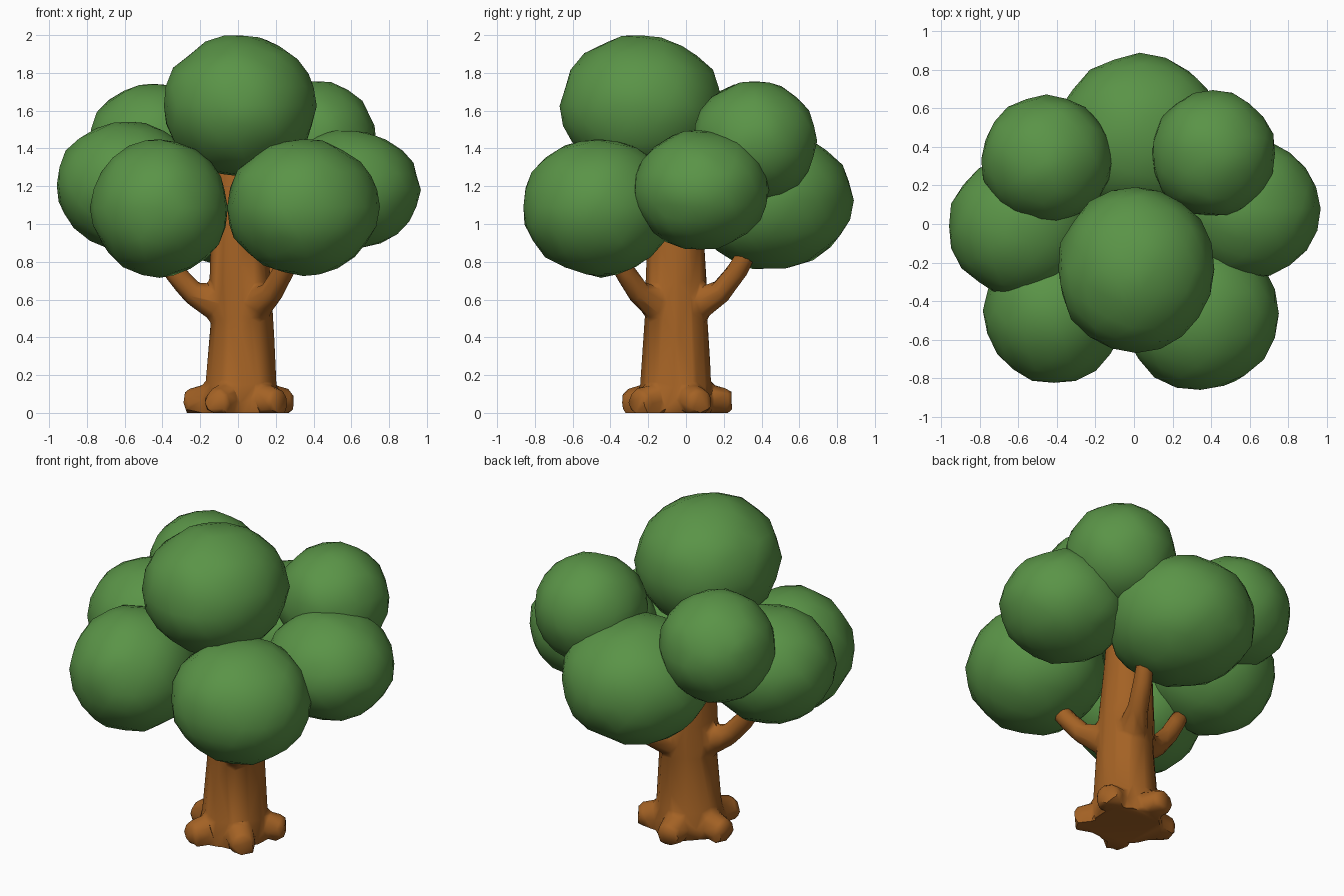
import bpy, bmesh, math, random
from mathutils import Vector

if "Cube" in bpy.data.objects:
    bpy.data.objects.remove(bpy.data.objects["Cube"])

random.seed(4)


def material(name, rgb):
    m = bpy.data.materials.new(name)
    m.diffuse_color = (*rgb, 1.0)
    m.use_nodes = True
    m.node_tree.nodes["Principled BSDF"].inputs["Base Color"].default_value = m.diffuse_color
    return m


LEAF = material("leaf green", (0.102, 0.295, 0.063))
BARK = material("bark brown", (0.370, 0.122, 0.018))


def select(obs):
    bpy.ops.object.select_all(action='DESELECT')
    for ob in obs:
        ob.select_set(True)
    bpy.context.view_layer.objects.active = obs[0]


def finish(ob, mat, angle):
    ob.data.materials.clear()
    ob.data.materials.append(mat)
    select([ob])
    bpy.ops.object.shade_smooth_by_angle(angle=math.radians(angle))


def fuse(name, obs, voxel, smooth, faces):
    """Melt parts into one skin with soft joints, then cut it to low-poly."""
    select(obs)
    bpy.ops.object.join()
    ob = bpy.context.view_layer.objects.active
    ob.name = name
    rm = ob.modifiers.new("skin", 'REMESH')
    rm.mode = 'VOXEL'
    rm.voxel_size = voxel
    sm = ob.modifiers.new("soften", 'SMOOTH')
    sm.factor = 0.5
    sm.iterations = smooth
    select([ob])
    bpy.ops.object.convert(target='MESH')
    ob = bpy.context.view_layer.objects.active
    tris = sum(len(p.vertices) - 2 for p in ob.data.polygons)
    dm = ob.modifiers.new("low poly", 'DECIMATE')
    dm.ratio = min(1.0, faces / tris)
    bpy.ops.object.convert(target='MESH')
    return bpy.context.view_layer.objects.active


def leaf_clump(name, centre, radii):
    """Slightly lumpy low-poly ball of leaves."""
    bm = bmesh.new()
    bmesh.ops.create_icosphere(bm, subdivisions=3, radius=1.0)
    for v in bm.verts:
        d = v.co.normalized() * random.uniform(0.97, 1.015)
        v.co = Vector(c + r * k for c, r, k in zip(centre, radii, d))
    me = bpy.data.meshes.new(name)
    bm.to_mesh(me)
    bm.free()
    ob = bpy.data.objects.new(name, me)
    bpy.context.collection.objects.link(ob)
    finish(ob, LEAF, 35)


def limb(points, resolution):
    """Tapered tube through (x, y, z, radius) points, kept above the ground."""
    cu = bpy.data.curves.new("limb", 'CURVE')
    cu.dimensions = '3D'
    cu.bevel_depth = 1.0
    cu.bevel_resolution = resolution
    cu.use_fill_caps = True
    sp = cu.splines.new('POLY')
    sp.points.add(len(points) - 1)
    for p, (x, y, z, r) in zip(sp.points, points):
        p.co = (x, y, z, 1)
        p.radius = r
    ob = bpy.data.objects.new("limb", cu)
    bpy.context.collection.objects.link(ob)
    select([ob])
    bpy.ops.object.convert(target='MESH')
    ob = bpy.context.view_layer.objects.active
    for v in ob.data.vertices:
        v.co.z = max(v.co.z, 0.0)
    return ob


# canopy: (name, centre, radii)
clumps = [
    ("top_leaves", (0.01, -0.235, 1.625), (0.41, 0.435, 0.38)),
    ("front_left_leaves", (-0.415, -0.45, 1.085), (0.365, 0.38, 0.365)),
    ("front_right_leaves", (0.345, -0.465, 1.09), (0.405, 0.405, 0.365)),
    ("left_leaves", (-0.585, -0.01, 1.205), (0.38, 0.37, 0.345)),
    ("right_leaves", (0.59, 0.08, 1.18), (0.375, 0.365, 0.32)),
    ("back_leaves", (0.03, 0.455, 1.125), (0.44, 0.43, 0.37)),
    ("upper_back_left_leaves", (-0.455, 0.335, 1.415), (0.34, 0.335, 0.33)),
    ("upper_back_right_leaves", (0.41, 0.365, 1.44), (0.325, 0.33, 0.32)),
]
for c in clumps:
    leaf_clump(*c)

# trunk
CX, CY = 0.012, -0.053
bark = [limb([(CX, CY, 0.0, 0.21), (CX, CY, 0.07, 0.205),
              (CX + 0.005, CY, 0.15, 0.19), (CX + 0.01, CY, 0.5, 0.167),
              (CX, CY, 0.7, 0.164), (CX - 0.01, CY, 0.95, 0.147),
              (CX - 0.02, CY, 1.4, 0.122)], 4)]


def radial(angle, profile):
    """Turn (distance, z, radius) points into a path leaving the trunk."""
    a = math.radians(angle)
    return [(CX + d * math.cos(a), CY + d * math.sin(a), z, r)
            for d, z, r in profile]


# roots
for i in range(5):
    bark.append(limb(radial(-45 + 72 * i, [
        (0.08, 0.09, 0.11), (0.19, 0.065, 0.086), (0.26, 0.056, 0.08),
        (0.295, 0.055, 0.064)]), 3))

# branches
for angle in (-50, 65, 188):
    bark.append(limb(radial(angle, [
        (0.05, 0.55, 0.12), (0.15, 0.585, 0.088), (0.26, 0.64, 0.064),
        (0.36, 0.755, 0.058), (0.46, 0.92, 0.052)]), 2))

tree = fuse("trunk_with_roots", bark, 0.016, 4, 900)
for v in tree.data.vertices:          # flat underside on the ground
    if v.co.z < 0.015:
        v.co.z = 0.0
finish(tree, BARK, 45)
